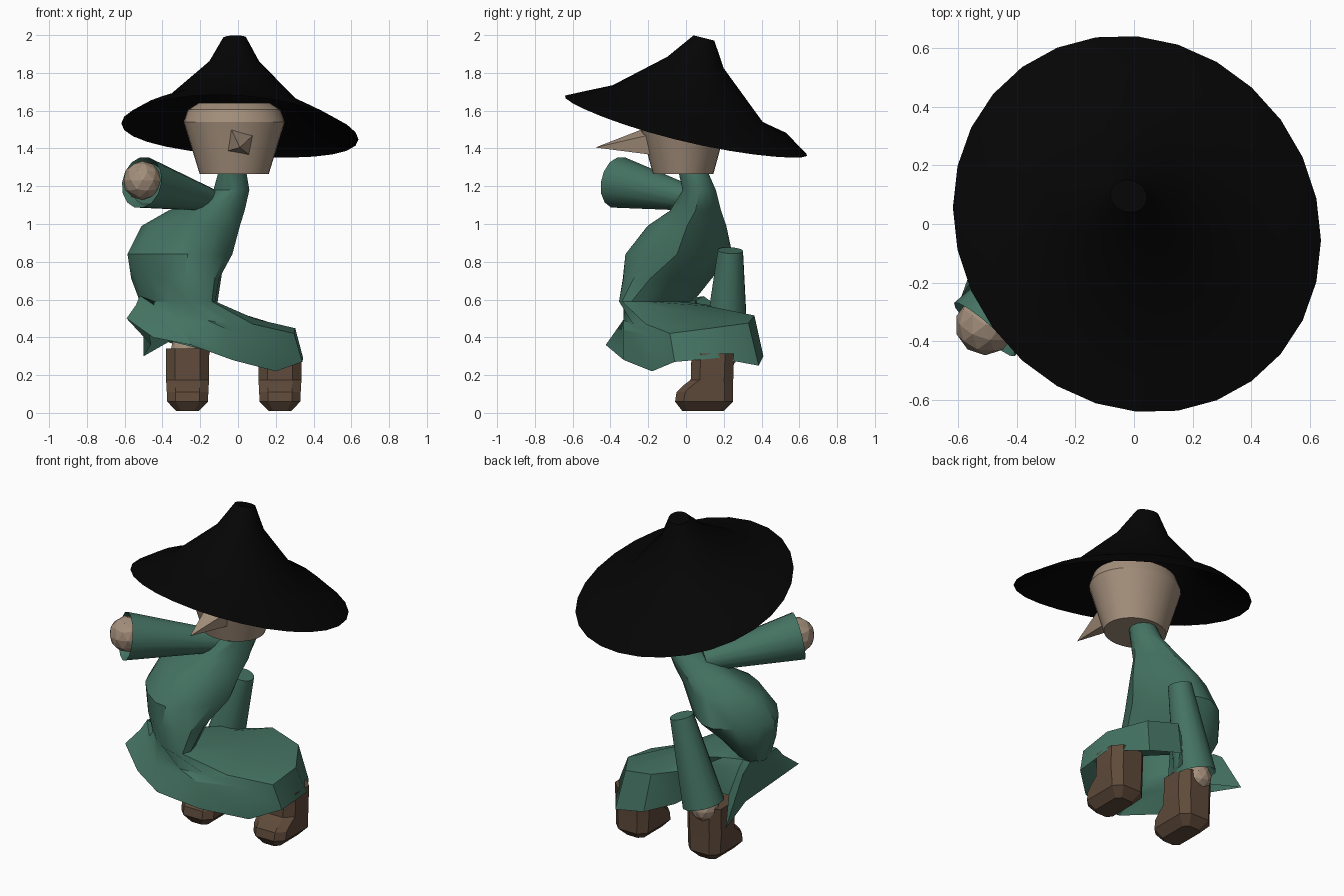
import bpy, bmesh, math
from mathutils import Vector

if "Cube" in bpy.data.objects:
    bpy.data.objects.remove(bpy.data.objects["Cube"])


def material(name, rgb):
    m = bpy.data.materials.new(name)
    m.diffuse_color = (*rgb, 1)
    m.use_nodes = True
    m.node_tree.nodes["Principled BSDF"].inputs["Base Color"].default_value = m.diffuse_color
    return m


GREEN = material("robe green", (0.058, 0.17, 0.122))
SKIN = material("tan skin", (0.37, 0.275, 0.2))
BROWN = material("boot brown", (0.112, 0.068, 0.042))
BLACK = material("hat black", (0.0015, 0.0015, 0.0015))


def finish(name, bm, mat, angle=30):
    me = bpy.data.meshes.new(name)
    bm.to_mesh(me)
    bm.free()
    me.materials.append(mat)
    ob = bpy.data.objects.new(name, me)
    bpy.context.collection.objects.link(ob)
    if angle:
        bpy.ops.object.select_all(action='DESELECT')
        ob.select_set(True)
        bpy.context.view_layer.objects.active = ob
        bpy.ops.object.shade_smooth_by_angle(angle=math.radians(angle))
    return ob


def loft(name, rings, mat, cap_start=True, cap_end=True, angle=30):
    """Skin a list of equal-length point rings."""
    bm = bmesh.new()
    rows = [[bm.verts.new(p) for p in ring] for ring in rings]
    n = len(rows[0])
    for a, b in zip(rows, rows[1:]):
        for i in range(n):
            j = (i + 1) % n
            bm.faces.new((a[i], a[j], b[j], b[i]))
    if cap_start:
        bm.faces.new(rows[0][::-1])
    if cap_end:
        bm.faces.new(rows[-1])
    bmesh.ops.recalc_face_normals(bm, faces=bm.faces)
    return finish(name, bm, mat, angle)


def ellipse(cx, cy, z, rx, ry, n, start=0.0, sx=0.0, sy=0.0, power=1.0, skew=0.0, droop=0.0):
    """Ring with slopes along x and y, pointed (power), diagonal (skew) or drooping at the sides."""
    pts = []
    for i in range(n):
        a = start + math.tau * i / n
        c, s = math.cos(a), math.sin(a - math.radians(skew))
        x = rx * math.copysign(abs(c) ** power, c)
        y = ry * math.copysign(abs(s) ** power, s)
        pts.append((cx + x, cy + y, z + sx * x + sy * y - droop * c * c))
    return pts


def sleeve(name, start, end, r0, r1, n=14):
    """Tapered tube with a recessed cuff."""
    start, end = Vector(start), Vector(end)
    d = (end - start).normalized()
    u = d.cross(Vector((0, 0, 1))).normalized()
    v = d.cross(u)

    def ring(c, r):
        return [c + r * (u * math.cos(math.tau * i / n) + v * math.sin(math.tau * i / n))
                for i in range(n)]
    return loft(name, [ring(start, r0), ring(end, r1), ring(end - d * 0.05, r1 * 0.8)], GREEN)


def ball(name, loc, r):
    bm = bmesh.new()
    bmesh.ops.create_icosphere(bm, subdivisions=2, radius=r)
    bmesh.ops.translate(bm, verts=bm.verts, vec=loc)
    return finish(name, bm, SKIN, 0)


# Hat: tilted open cone with a flared brim
hat = [(0.01, 0.0, 1.52, 0.628, 0.643, -0.09, -0.25, 0.03),
       (-0.01, 0.005, 1.59, 0.50, 0.53, -0.08, -0.22, 0.015),
       (-0.03, 0.01, 1.635, 0.36, 0.40, -0.05, -0.25, 0.0),
       (-0.02, 0.05, 1.855, 0.135, 0.15, -0.02, -0.2, 0.0),
       (-0.018, 0.095, 1.985, 0.062, 0.055, 0.0, -0.25, 0.0)]
loft("hat", [ellipse(x, y, z, rx, ry, 28, 0, sx, sy, skew=5, droop=d)
             for x, y, z, rx, ry, sx, sy, d in hat], BLACK, cap_start=False)

# Head: bucket shape with a bevelled top
head = [(1.265, 0.183, 0.16), (1.54, 0.268, 0.235), (1.605, 0.245, 0.215), (1.64, 0.19, 0.16)]
loft("head", [ellipse(-0.02, -0.015, z, rx, ry, 32) for z, rx, ry in head], SKIN)

# Nose: four-sided spike
bm = bmesh.new()
base = [bm.verts.new(p) for p in ((-0.06, -0.17, 1.385), (0.06, -0.17, 1.365),
                                  (0.08, -0.2, 1.47), (-0.04, -0.21, 1.51))]
tip = bm.verts.new((0.01, -0.48, 1.405))
bm.faces.new(base)
for i in range(4):
    bm.faces.new((base[i], base[(i + 1) % 4], tip))
bmesh.ops.recalc_face_normals(bm, faces=bm.faces)
finish("nose", bm, SKIN, 0)

# Robe: neck, hunched belly and waist as x range, y range, height, power, skew
N, START = 14, math.radians(-25)
body = [(-0.105, 0.045, -0.04, 0.12, 1.27, 1, 0), (-0.13, 0.06, -0.02, 0.16, 1.18, 1, 0),
        (-0.37, 0.035, -0.09, 0.19, 1.07, 1.3, 0), (-0.51, 0.01, -0.21, 0.22, 0.99, 1.35, 0),
        (-0.585, -0.03, -0.325, 0.25, 0.84, 1.3, 5), (-0.565, -0.10, -0.34, 0.14, 0.71, 1.1, 25),
        (-0.52, -0.12, -0.355, 0.04, 0.59, 1, 42)]
rings = [ellipse((a + b) / 2, (c + d) / 2, z, (b - a) / 2, (d - c) / 2, N, START,
                 power=p, skew=k) for a, b, c, d, z, p, k in body]
# Robe: ragged hem, notched at the back around the hanging arm
hem = [(0.34, -0.06, 0.27), (0.345, 0.17, 0.29), (0.21, 0.385, 0.25), (0.0, 0.41, 0.30),
       (-0.12, 0.28, 0.33), (-0.18, 0.08, 0.36), (-0.36, 0.1, 0.38), (-0.5, 0.33, 0.30),
       (-0.46, 0.08, 0.36), (-0.59, -0.25, 0.5), (-0.45, -0.33, 0.4), (-0.25, -0.425, 0.36),
       (-0.03, -0.33, 0.28), (0.2, -0.18, 0.22)]
for step, lift in ((0.45, 0.45), (0.91, 0.40)):
    ring = []
    for w, h in zip(rings[6], hem):
        t = step if h[0] > -0.22 else step * 0.5
        ring.append((w[0] + (h[0] - w[0]) * t, w[1] + (h[1] - w[1]) * t,
                     lift + 0.25 * h[2] + 0.1 * h[1] - 0.12 * h[0]))
    rings.append(ring)
rings.append(hem)
loft("robe", rings, GREEN, cap_end=False, angle=35)

# Arms: one raised forward, one hanging behind
sleeve("raised_sleeve", (-0.155, 0.045, 1.13), (-0.51, -0.36, 1.22), 0.062, 0.138)
ball("raised_hand", (-0.507, -0.345, 1.23), 0.103)
sleeve("hanging_sleeve", (-0.135, 0.235, 0.86), (-0.265, 0.21, 0.35), 0.068, 0.12)
ball("hanging_hand", (-0.28, 0.215, 0.33), 0.08)


# Boots: chamfered shaft with a rounded toe
def boot(name, cx, top):
    levels = [(0.01, 0.06, -0.02, 0.2), (0.06, 0.108, -0.058, 0.25), (0.11, 0.11, -0.05, 0.25),
              (0.145, 0.112, -0.015, 0.25), (0.175, 0.114, 0.025, 0.25), (top, 0.115, 0.03, 0.255)]
    outline = []
    for z, w, y0, y1 in levels:
        c = w * 0.42
        outline.append([(cx - w + c, y0, z), (cx + w - c, y0, z), (cx + w, y0 + c, z),
                        (cx + w, y1 - c, z), (cx + w - c, y1, z), (cx - w + c, y1, z),
                        (cx - w, y1 - c, z), (cx - w, y0 + c, z)])
    loft(name, outline, BROWN, angle=20)


boot("left_boot", -0.267, 0.34)
boot("right_boot", 0.222, 0.315)
